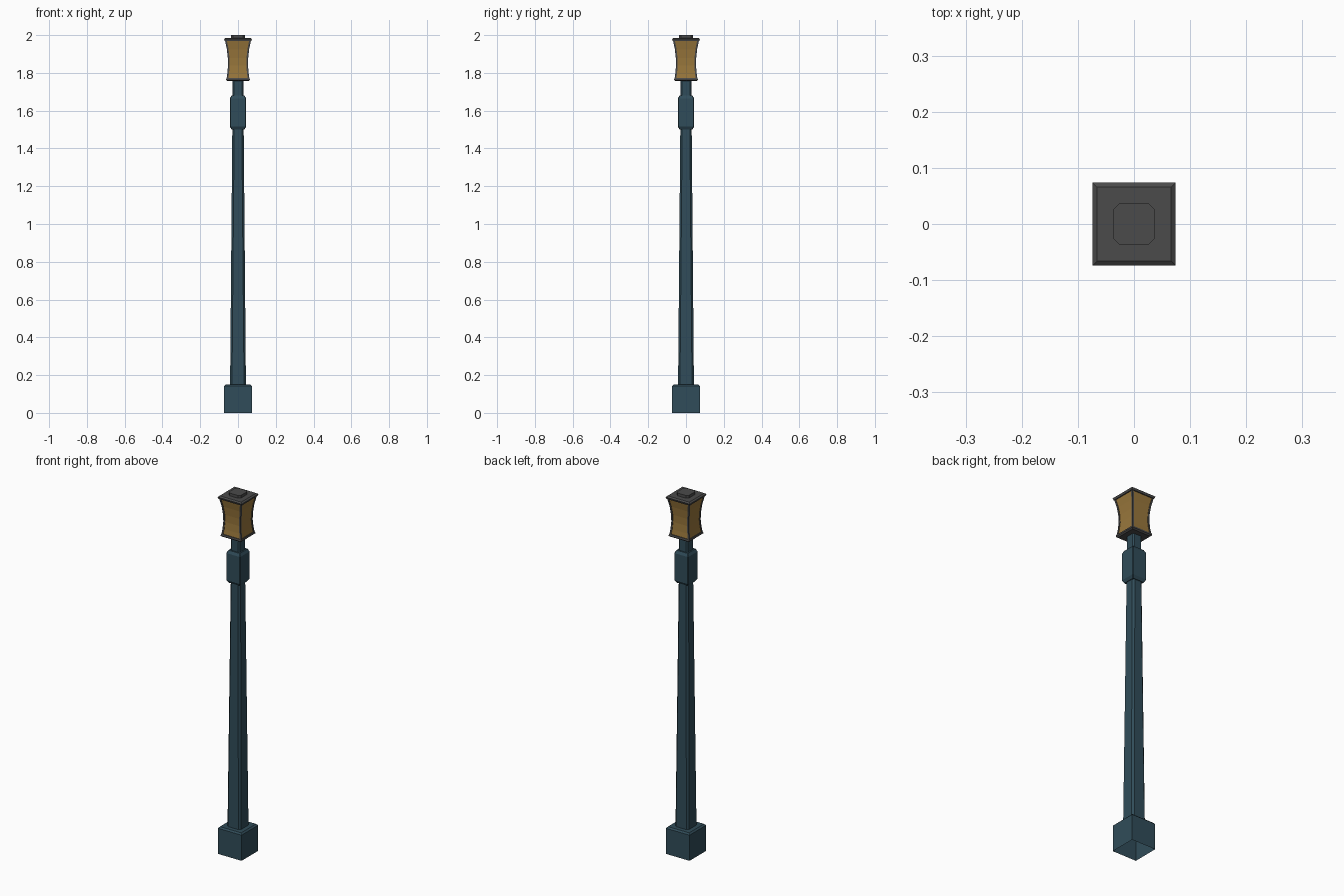
import bpy, bmesh

cube = bpy.data.objects.get("Cube")
if cube:
    bpy.data.objects.remove(cube, do_unlink=True)


def material(name, rgb):
    m = bpy.data.materials.new(name)
    m.use_nodes = True
    m.diffuse_color = (*rgb, 1)
    m.node_tree.nodes["Principled BSDF"].inputs["Base Color"].default_value = (*rgb, 1)
    return m


slate = material("slate blue paint", (0.03, 0.073, 0.1))
iron = material("dark grey iron", (0.07, 0.07, 0.07))
amber = material("amber glass", (0.32, 0.185, 0.045))


def outline(half, chamfer):
    """Square outline, with cut corners when chamfer is above zero."""
    h, k = half, half - chamfer
    if chamfer == 0:
        return [(h, h), (-h, h), (-h, -h), (h, -h)]
    return [(h, k), (k, h), (-k, h), (-h, k), (-h, -k), (-k, -h), (k, -h), (h, -k)]


def loft(name, rings, mat, bottom=True):
    """Skin a list of (outline, height) rings into one closed object."""
    bm = bmesh.new()
    loops = [[bm.verts.new((x, y, z)) for x, y in pts] for pts, z in rings]
    for low, high in zip(loops, loops[1:]):
        n = len(low)
        for i in range(n):
            j = (i + 1) % n
            bm.faces.new((low[i], low[j], high[j], high[i]))
    bm.faces.new(loops[-1])
    if bottom:
        bm.faces.new(loops[0][::-1])
    mesh = bpy.data.meshes.new(name)
    bm.to_mesh(mesh)
    bm.free()
    mesh.materials.append(mat)
    obj = bpy.data.objects.new(name, mesh)
    bpy.context.collection.objects.link(obj)
    return obj


def square_loft(name, profile, mat, chamfer=0.0, bottom=True):
    return loft(name, [(outline(h, chamfer), z) for h, z in profile], mat, bottom)


# Post: hollow foot block, tapered shaft, collar and neck
square_loft("foot_block", [(0.073, 0), (0.073, 0.142), (0.065, 0.15)], slate, bottom=False)
square_loft("shaft", [(0.042, 0.14), (0.03, 1.52)], slate, 0.01)
square_loft("collar", [(0.034, 1.5), (0.043, 1.515), (0.043, 1.665), (0.035, 1.68)], slate, 0.003)
square_loft("neck", [(0.028, 1.67), (0.028, 1.765)], slate, 0.007)

# Lantern side curve: flared at both ends, narrow at the waist
flare = [(0.061, 1.765), (0.056, 1.8), (0.053, 1.84), (0.054, 1.88),
         (0.059, 1.925), (0.069, 1.975)]
square_loft("lantern_glass", [(h - 0.003, z) for h, z in flare], amber)

# Four curved corner bars
bar = 0.009
for sx, side in ((1, "left"), (-1, "right")):
    for sy, end in ((1, "back"), (-1, "front")):
        rings = []
        for h, z in flare:
            k = h - bar
            pts = [(h, h), (k, h), (k, k), (h, k)]
            pts = [(x * sx, y * sy) for x, y in pts]
            rings.append((pts if sx == sy else pts[::-1], z))
        loft(f"corner_bar_{end}_{side}", rings, iron)

# Lantern floor, roof and finial
square_loft("lantern_floor", [(0.056, 1.757), (0.063, 1.763), (0.061, 1.773)], iron)
square_loft("lantern_roof", [(0.07, 1.968), (0.074, 1.979), (0.066, 1.985)], iron)
square_loft("finial", [(0.037, 1.98), (0.037, 2.0)], iron, 0.011)
